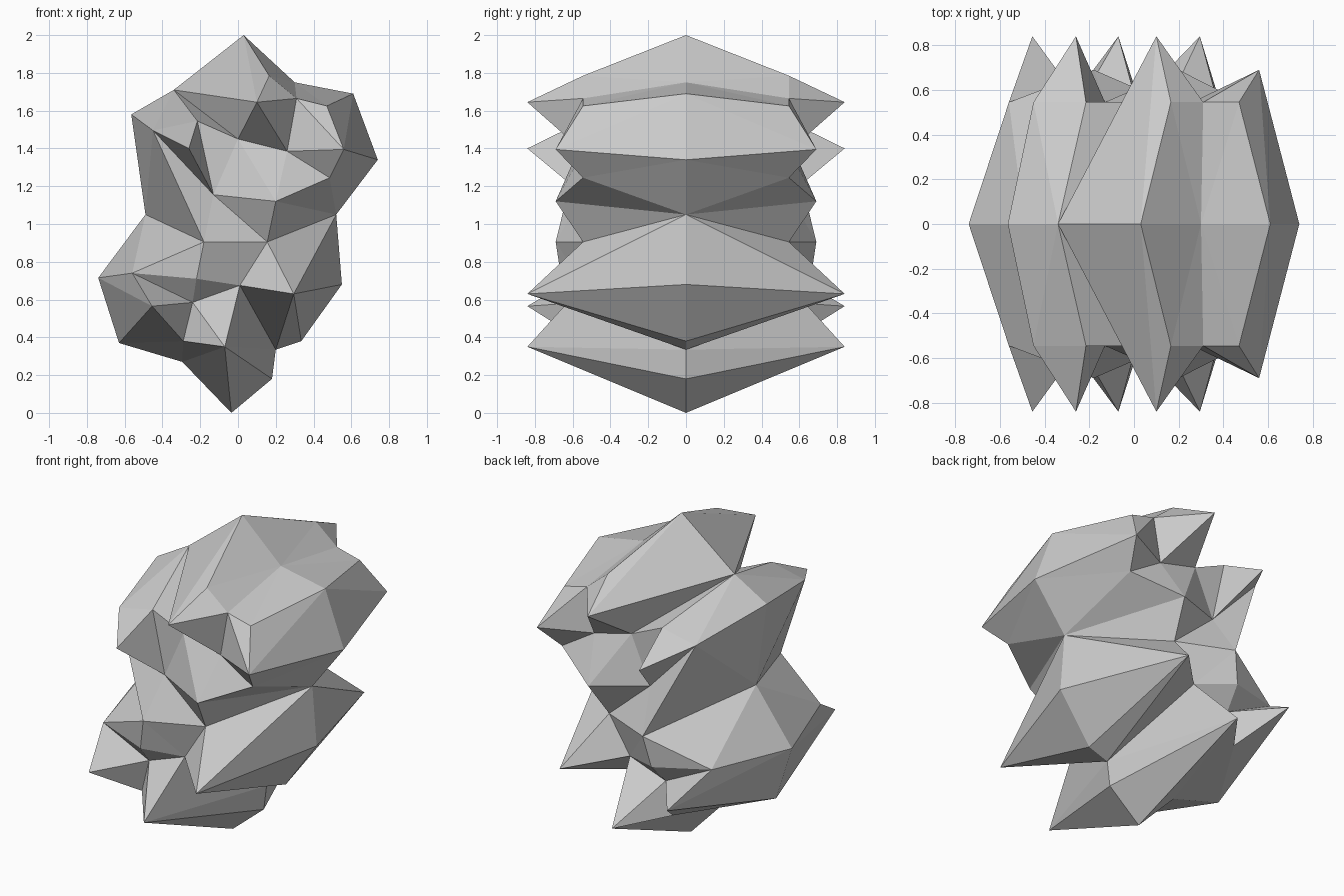
import bpy, bmesh
from mathutils import Vector
from mathutils.geometry import delaunay_2d_cdt

if "Cube" in bpy.data.objects:
    bpy.data.objects.remove(bpy.data.objects["Cube"])

# Outline of the rock in its middle plane (x, z), clockwise from the top
rim = [(.03, 2), (.30, 1.75), (.61, 1.69), (.74, 1.34), (.52, 1.05), (.55, .68),
       (.335, .38), (.20, .335), (.18, .18), (-.035, 0), (-.295, .27), (-.63, .37),
       (-.74, .715), (-.49, 1.05), (-.565, 1.58), (-.34, 1.71)]
# Points standing out from the middle plane, grouped by depth
tips = [(.10, 1.645), (-.26, 1.40), (-.455, .565), (-.07, .35), (.295, .63)]
ridges = [(.56, 1.395), (.20, 1.12), (-.18, .905)]
ledge = [(-.22, .71)]
hollows = [(.165, 1.785), (.31, 1.665), (.47, 1.625), (.26, 1.385), (0, 1.45),
           (.485, 1.245), (-.13, 1.155), (-.215, 1.545), (-.45, 1.495), (.155, .905),
           (-.56, .74), (-.24, .585), (.01, .675), (-.29, .38)]

points, depth = [], []
for group, d in ((rim, 0), (tips, .84), (ridges, .69), (ledge, .66), (hollows, .545)):
    points += [Vector(p) for p in group]
    depth += [d] * len(group)

# Creases that must stay edges; the rest of the facets follow by triangulation
creases = [(15, 29), (26, 21), (33, 23), (33, 31), (32, 31), (4, 20), (35, 36)]
n = len(rim)
outline = [(i, (i + 1) % n) for i in range(n)]
flat, _, tris, origin, _, _ = delaunay_2d_cdt(points, outline + creases, [], 1, 1e-5)

# Front and mirrored back half, welded along the rim
bm = bmesh.new()
for side in (-1, 1):
    vs = [bm.verts.new((p.x, side * depth[o[0]], p.y)) for p, o in zip(flat, origin)]
    for t in tris:
        bm.faces.new([vs[i] for i in t])
bmesh.ops.remove_doubles(bm, verts=bm.verts, dist=1e-4)
bmesh.ops.recalc_face_normals(bm, faces=bm.faces)
mesh = bpy.data.meshes.new("rock")
bm.to_mesh(mesh)
bm.free()
bpy.context.collection.objects.link(bpy.data.objects.new("rock", mesh))
